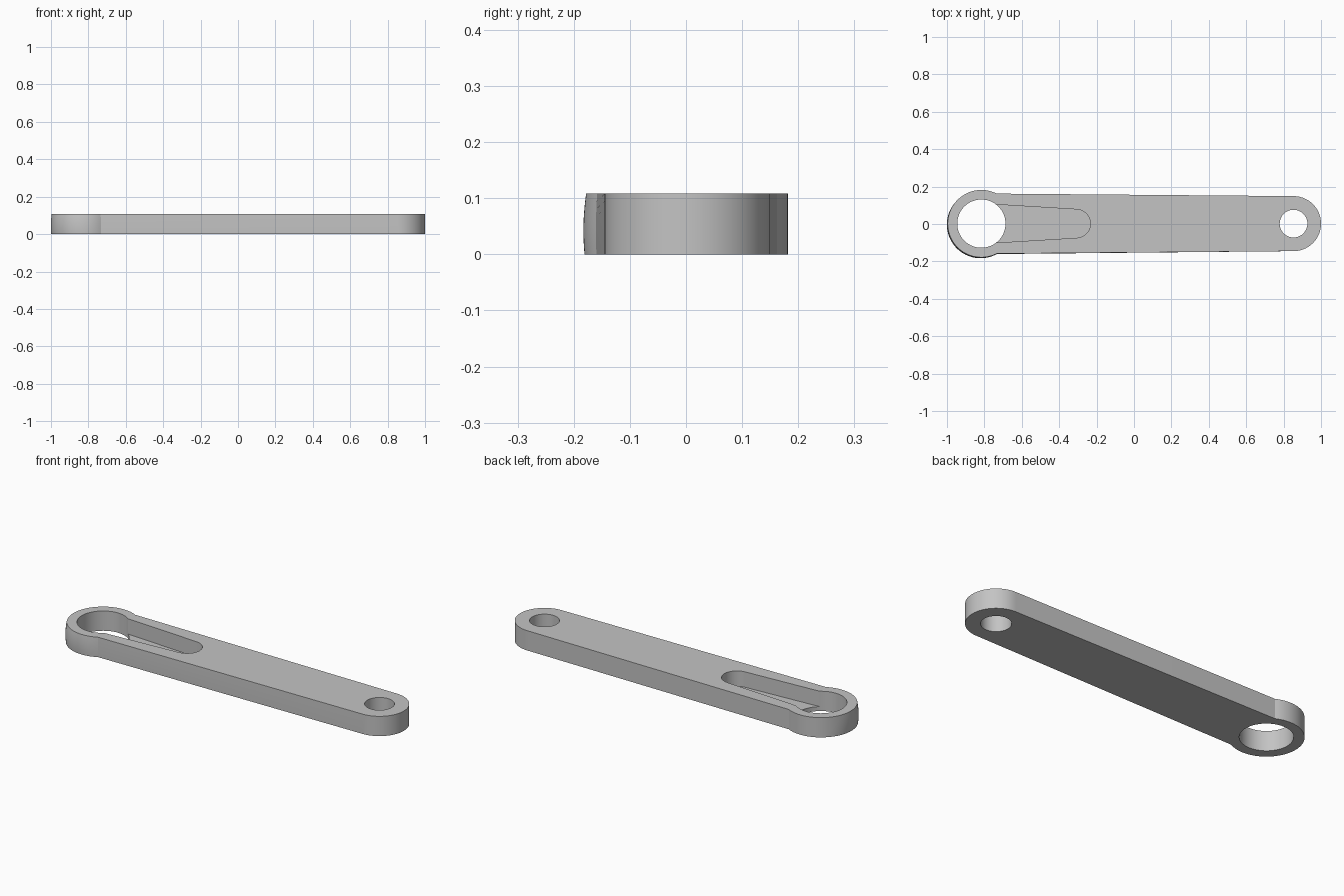
import bpy, bmesh
from math import sin, cos, pi, radians, atan2, hypot

default = bpy.data.objects.get("Cube")
if default:
    bpy.data.objects.remove(default, do_unlink=True)

HEIGHT = 0.108
MID_Y = 0.002
RING_X, RING_R, BORE_R = -0.816, 0.18, 0.129
TIP_X, TIP_R, PIN_R = 0.853, 0.147, 0.074
POCKET_FLOOR = 0.024

grey = bpy.data.materials.new("plain grey")
grey.use_nodes = True
grey.diffuse_color = (0.55, 0.55, 0.55, 1)
grey.node_tree.nodes["Principled BSDF"].inputs["Base Color"].default_value = (0.55, 0.55, 0.55, 1)


def arc(cx, radius, start, end, steps):
    """Points along an arc, angles in degrees."""
    angles = [radians(start + (end - start) * i / steps) for i in range(steps + 1)]
    return [(cx + radius * cos(a), MID_Y + radius * sin(a)) for a in angles]


def loft(name, layers):
    """Solid through stacked outlines, each given as (z, points)."""
    bm = bmesh.new()
    rows = [[bm.verts.new((x, y, z)) for x, y in pts] for z, pts in layers]
    n = len(rows[0])
    for low, high in zip(rows, rows[1:]):
        for i in range(n):
            j = (i + 1) % n
            bm.faces.new((low[i], low[j], high[j], high[i]))
    bm.faces.new(rows[0][::-1])
    bm.faces.new(rows[-1])
    mesh = bpy.data.meshes.new(name)
    bm.to_mesh(mesh)
    bm.free()
    mesh.materials.append(grey)
    obj = bpy.data.objects.new(name, mesh)
    bpy.context.collection.objects.link(obj)
    return obj


# Arm outline: rounded tip, straight tapering sides, larger ring end
outline = arc(TIP_X, TIP_R, -90, 90, 40) + arc(RING_X, RING_R, 63, 297, 72)


def bulged(z):
    """Ring side swells gently on its front outer quarter."""
    swell = 0.0065 * max(0, 1 - ((z - 0.042) / 0.066) ** 2)
    points = []
    for x, y in outline:
        dx, dy = x - RING_X, y - MID_Y
        if x < RING_X + 0.1:
            a = atan2(dy, dx)
            k = 1 + swell * max(0, cos(a - 1.27 * pi)) / hypot(dx, dy)
            x, y = RING_X + dx * k, MID_Y + dy * k
        points.append((x, y))
    return points


arm = loft("crank_arm", [(HEIGHT * i / 8, bulged(HEIGHT * i / 8)) for i in range(9)])

# Cutters: ring bore, pin hole and tapered pocket that stops above the base
low, high = -0.1, HEIGHT + 0.1


def prism(name, points, bottom):
    return loft(name, [(bottom, points), (high, points)])


pocket = arc(-0.309, 0.076, -87, 87, 32) + [(-0.736, MID_Y + 0.102), (RING_X, MID_Y + 0.06),
                                            (RING_X, MID_Y - 0.06), (-0.736, MID_Y - 0.102)]
cutters = [
    prism("ring_bore_cutter", arc(RING_X, BORE_R, 0, 355, 71), low),
    prism("pin_hole_cutter", arc(TIP_X, PIN_R, 0, 352.5, 47), low),
    prism("pocket_cutter", pocket, POCKET_FLOOR),
]

bpy.ops.object.select_all(action="DESELECT")
bpy.context.view_layer.objects.active = arm
arm.select_set(True)
for cutter in cutters:
    mod = arm.modifiers.new(cutter.name, "BOOLEAN")
    mod.operation = "DIFFERENCE"
    mod.solver = "EXACT"
    mod.object = cutter
    bpy.ops.object.modifier_apply(modifier=mod.name)
    bpy.data.objects.remove(cutter, do_unlink=True)

bpy.ops.object.shade_smooth_by_angle(angle=radians(20))
